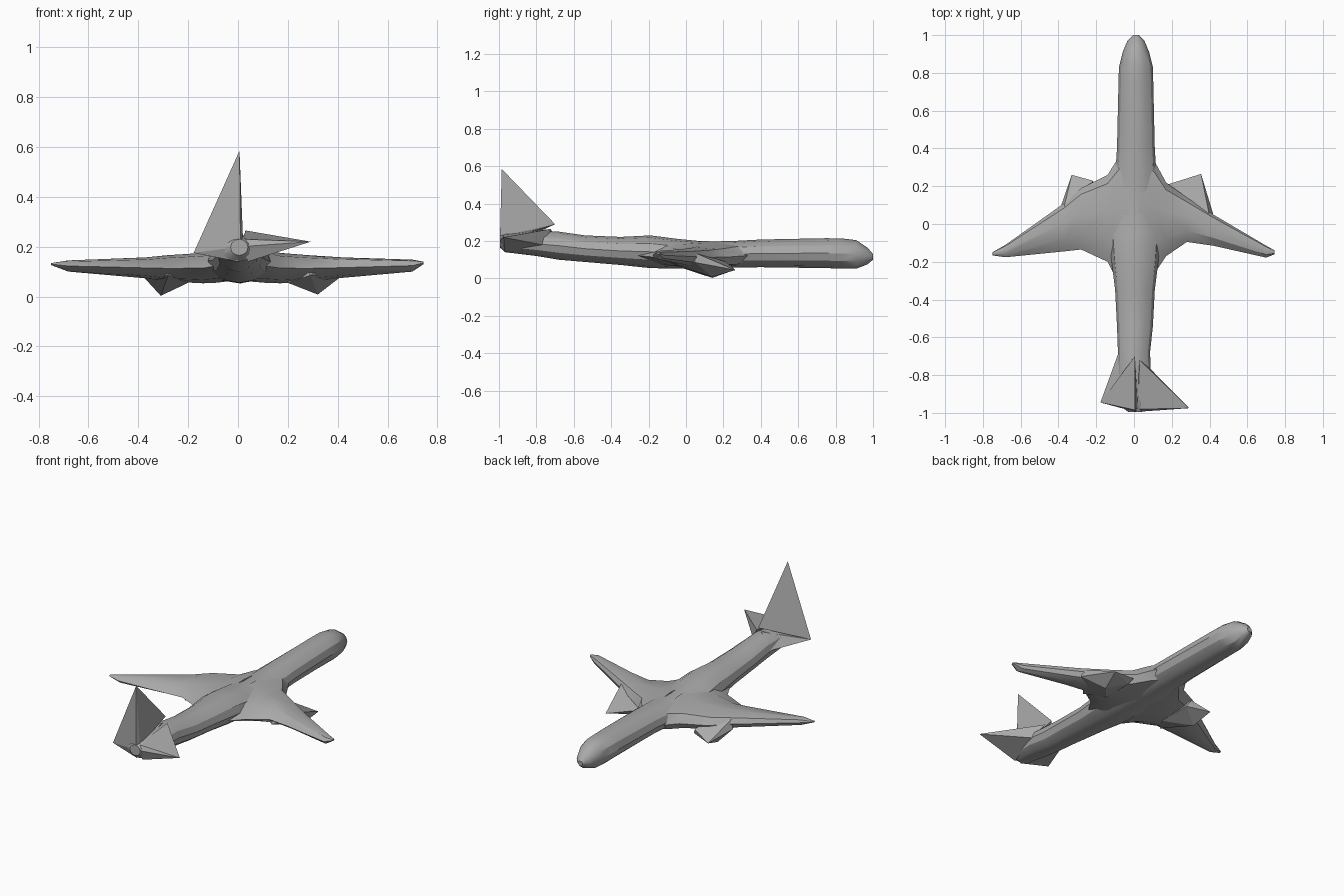
import bpy, bmesh
from math import cos, sin, pi
from mathutils import Vector

cube = bpy.data.objects.get("Cube")
if cube:
    bpy.data.objects.remove(cube, do_unlink=True)

grey = bpy.data.materials.new("plain grey")
grey.use_nodes = True
colour = (0.4, 0.4, 0.4, 1)
grey.diffuse_color = colour
grey.node_tree.nodes["Principled BSDF"].inputs["Base Color"].default_value = colour


def finish(name, bm, smooth_angle=None):
    bmesh.ops.recalc_face_normals(bm, faces=bm.faces)
    mesh = bpy.data.meshes.new(name)
    bm.to_mesh(mesh)
    bm.free()
    mesh.materials.append(grey)
    obj = bpy.data.objects.new(name, mesh)
    bpy.context.collection.objects.link(obj)
    if smooth_angle:
        bpy.ops.object.select_all(action='DESELECT')
        obj.select_set(True)
        bpy.context.view_layer.objects.active = obj
        bpy.ops.object.shade_smooth_by_angle(angle=smooth_angle)
    return obj


def loft(name, rings, smooth_angle):
    """Skin a list of equal-length point rings and cap the ends."""
    bm = bmesh.new()
    loops = [[bm.verts.new(p) for p in ring] for ring in rings]
    n = len(loops[0])
    for a, b in zip(loops, loops[1:]):
        for i in range(n):
            j = (i + 1) % n
            bm.faces.new((a[i], a[j], b[j], b[i]))
    bm.faces.new(loops[0])
    bm.faces.new(loops[-1])
    return finish(name, bm, smooth_angle)


def hull(name, points):
    """Faceted solid wrapped around a few corner points."""
    bm = bmesh.new()
    for p in points:
        bm.verts.new(p)
    res = bmesh.ops.convex_hull(bm, input=bm.verts)
    spare = {v for v in res["geom_interior"] if isinstance(v, bmesh.types.BMVert)}
    bmesh.ops.delete(bm, geom=list(spare), context='VERTS')
    return finish(name, bm)


def body_ring(y, left, right, low, high, n=12):
    cx, cz = (left + right) / 2, (low + high) / 2
    rx, rz = (right - left) / 2, (high - low) / 2
    return [Vector((cx + rx * cos(2 * pi * i / n), y, cz + rz * sin(2 * pi * i / n)))
            for i in range(n)]


def wing_ring(x, back, front, low, high):
    # slim eight-point section with a blunt leading edge
    shape = [(0, .5), (.25, .12), (.6, 0), (.9, .15),
             (1, .5), (.9, .85), (.6, 1), (.25, .9)]
    return [Vector((x, back + u * (front - back), low + v * (high - low)))
            for u, v in shape]


# fuselage: y, x range, z range
body = [(-.995, -.03, .04, .165, .23), (-.965, -.07, .07, .14, .24),
        (-.8, -.09, .09, .12, .25), (-.68, -.085, .085, .1, .25),
        (-.54, -.09, .1, .088, .23), (-.35, -.1, .11, .072, .222),
        (-.19, -.12, .13, .055, .23), (-.05, -.13, .14, .053, .212),
        (.1, -.12, .13, .055, .197), (.25, -.1, .12, .058, .2),
        (.4, -.09, .11, .06, .208), (.75, -.082, .102, .055, .215),
        (.83, -.08, .1, .053, .214), (.91, -.06, .08, .052, .205),
        (.97, -.035, .055, .075, .165), (1, -.005, .025, .1, .13)]
loft("fuselage", [body_ring(*s) for s in body], .5)

# wings: x, y range, z range
left = [(.03, -.36, .42, .062, .2), (.11, -.26, .33, .055, .19),
        (.17, -.17, .22, .053, .175), (.28, -.095, .14, .06, .166),
        (.42, -.115, .05, .075, .157), (.7, -.178, -.115, .1, .148),
        (.745, -.16, -.14, .13, .14)]
right = [(-.03, -.38, .42, .062, .2), (-.09, -.3, .34, .055, .19),
         (-.14, -.2, .26, .053, .175), (-.28, -.135, .19, .06, .166),
         (-.37, -.145, .11, .073, .157), (-.68, -.176, -.11, .1, .145),
         (-.75, -.166, -.15, .126, .134)]
loft("left_wing", [wing_ring(*s) for s in left], .5)
loft("right_wing", [wing_ring(*s) for s in right], .5)

# engines hanging from the wings
hull("left_engine", [(.355, .265, .045), (.32, .14, .008), (.18, .21, .09),
                     (.42, .05, .085), (.4, .04, .14), (.2, 0, .055),
                     (.29, -.09, .085), (.25, 0, .15), (.2, .19, .055)])
hull("right_engine", [(-.33, .26, .045), (-.31, .14, .003), (-.22, .23, .09),
                      (-.385, .1, .085), (-.37, .09, .14), (-.2, 0, .055),
                      (-.28, -.11, .085), (-.25, 0, .15), (-.2, .21, .055)])

# tail: the fin slopes straight into the right stabilizer
apex, fin_root, rear = (.006, -.985, .585), (.005, -.7, .29), (.01, -.995, .2)
right_tip = (-.178, -.945, .175)
hull("tail_fin", [apex, fin_root, rear, (.02, -.97, .23), right_tip])
hull("right_stabilizer", [right_tip, (-.085, -.69, .18), (0, -.72, .26),
                          rear, (0, -.97, .14)])
hull("left_stabilizer", [(.292, -.975, .22), (.03, -.72, .265), (.09, -.77, .18),
                         rear, (.02, -.98, .23), (.04, -.97, .14)])
